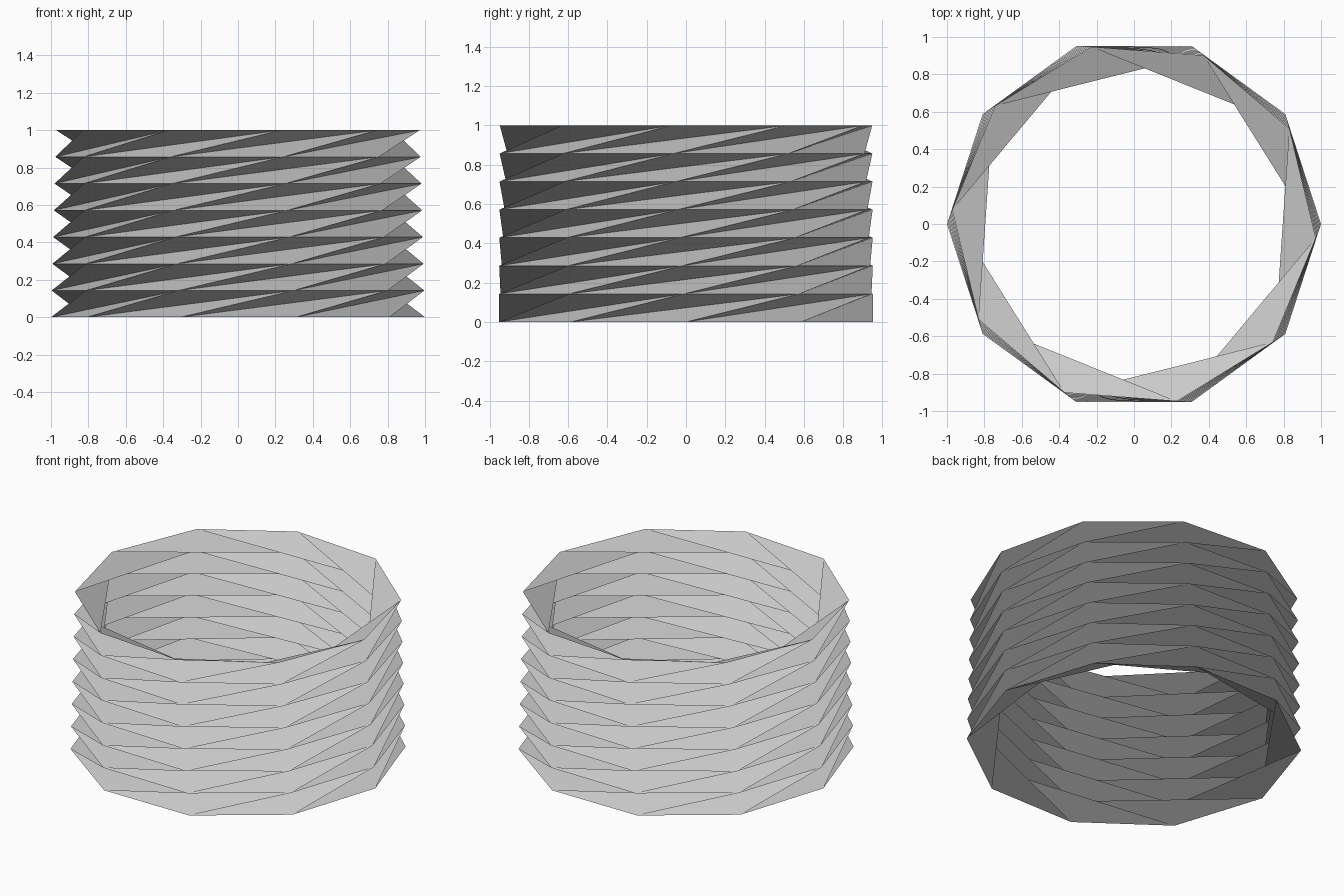
import bpy
from math import cos, sin, radians

if "Cube" in bpy.data.objects:
    bpy.data.objects.remove(bpy.data.objects["Cube"])

SIDES, LAYERS = 10, 7
HEIGHT = 1.0
TAPER = 0.025        # radius lost from bottom to top
DRIFT = -4.4         # extra rotation of the top ring, in degrees

# Paper colour
paper = bpy.data.materials.new("light grey paper")
paper.use_nodes = True
grey = (0.6, 0.6, 0.6, 1)
paper.diffuse_color = grey
paper.node_tree.nodes["Principled BSDF"].inputs["Base Color"].default_value = grey

# Stacked ten-sided rings
verts = []
for k in range(LAYERS + 1):
    t = k / LAYERS
    r = 1 - TAPER * t
    for i in range(SIDES):
        a = radians(360 / SIDES * i + DRIFT * t)
        verts.append((r * cos(a), r * sin(a), HEIGHT * t))


def ring(k, i):
    return k * SIDES + i % SIDES


# Twisted folds: each corner rises to the corners one and two steps along
faces = []
for k in range(LAYERS):
    for i in range(SIDES):
        faces.append((ring(k, i), ring(k, i + 1), ring(k + 1, i + 2)))
        faces.append((ring(k, i), ring(k + 1, i + 2), ring(k + 1, i + 1)))

mesh = bpy.data.meshes.new("folded_tube")
mesh.from_pydata(verts, [], faces)
mesh.materials.append(paper)
tube = bpy.data.objects.new("folded_tube", mesh)
bpy.context.collection.objects.link(tube)
